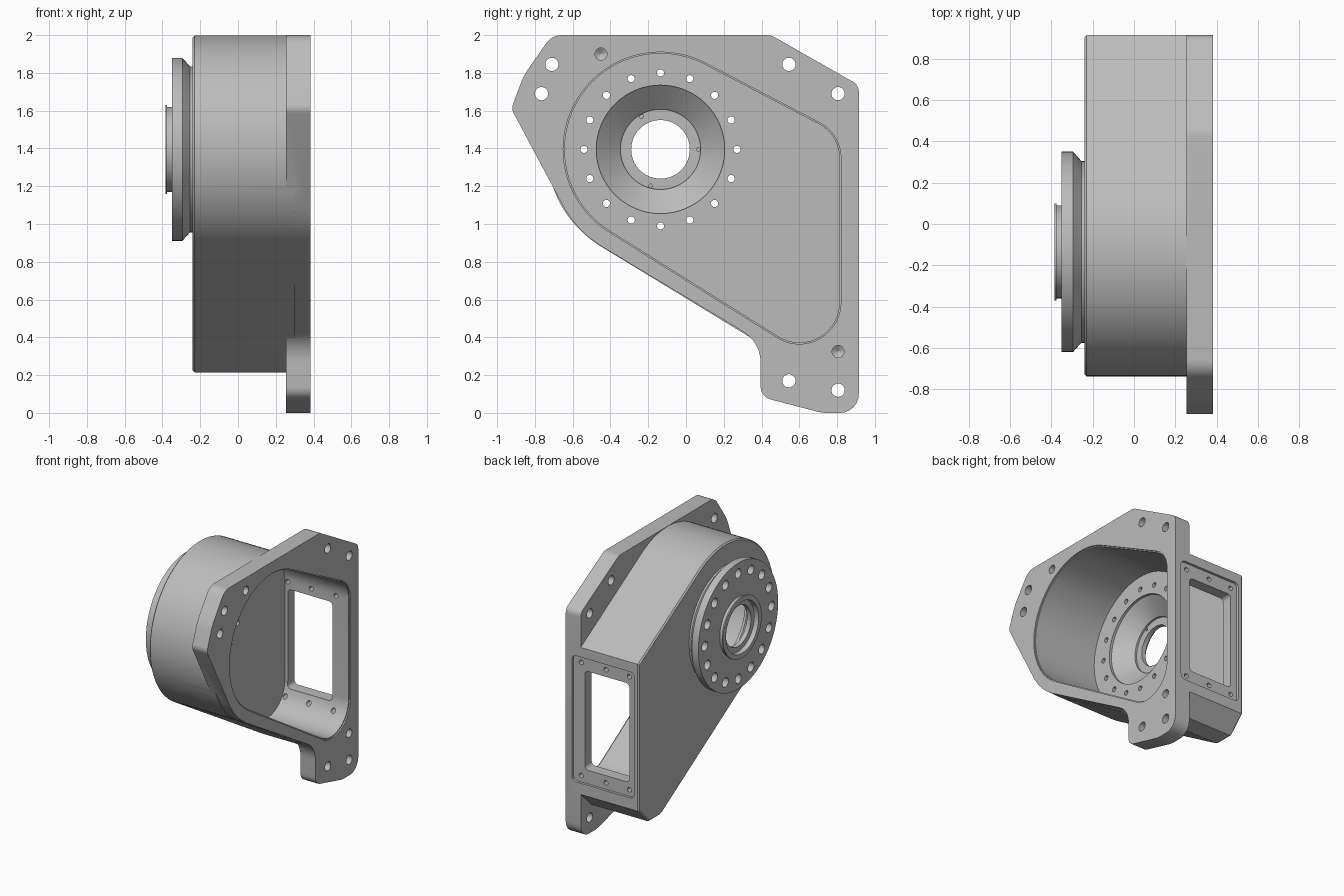
import bpy, bmesh, math
from mathutils import Vector, geometry

if "Cube" in bpy.data.objects:
    bpy.data.objects.remove(bpy.data.objects["Cube"])

grey = bpy.data.materials.new("cast_grey")
grey.diffuse_color = (0.5, 0.5, 0.5, 1)
grey.use_nodes = True
grey.node_tree.nodes["Principled BSDF"].inputs["Base Color"].default_value = grey.diffuse_color
CY, CZ = -0.135, 1.395          # main bearing axis (runs along x)


def circle(y, z, r, n=64):
    return [(y + r * math.cos(2 * math.pi * i / n), z + r * math.sin(2 * math.pi * i / n)) for i in range(n)]


def hull(pts):
    return [pts[i] for i in geometry.convex_hull_2d([Vector(p) for p in pts])]


def rounded(pts, steps=6):
    """Outline from (y, z, corner radius) with arcs at the corners."""
    out = []
    for i, (y, z, r) in enumerate(pts):
        p, a, b = Vector((y, z)), Vector(pts[i - 1][:2]), Vector(pts[(i + 1) % len(pts)][:2])
        if r == 0:
            out.append((y, z))
            continue
        u, v = (a - p).normalized(), (b - p).normalized()
        half = u.angle(v) / 2
        t = r / math.tan(half)
        c = p + (u + v).normalized() * (r / math.sin(half))
        s, e = p + u * t - c, p + v * t - c
        turn = s.angle_signed(e)
        for k in range(steps + 1):
            ang = math.atan2(s.y, s.x) - turn * k / steps
            out.append((c.x + r * math.cos(ang), c.y + r * math.sin(ang)))
    return out


def finish(bm, name):
    bmesh.ops.recalc_face_normals(bm, faces=bm.faces)
    me = bpy.data.meshes.new(name)
    bm.to_mesh(me)
    bm.free()
    me.materials.append(grey)
    ob = bpy.data.objects.new(name, me)
    bpy.context.collection.objects.link(ob)
    return ob


def prism(name, pts, a, b, axis="x", bevel=0):
    """Extrude a profile from a to b: (y, z) along x, or (x, z) along y."""
    bm = bmesh.new()
    place = (lambda p, d: (d, p[0], p[1])) if axis == "x" else (lambda p, d: (p[0], d, p[1]))
    lo = [bm.verts.new(place(p, a)) for p in pts]
    hi = [bm.verts.new(place(p, b)) for p in pts]
    base = bm.faces.new(lo)
    bm.faces.new(hi)
    n = len(pts)
    for i in range(n):
        bm.faces.new((lo[i], lo[(i + 1) % n], hi[(i + 1) % n], hi[i]))
    if bevel:
        bmesh.ops.recalc_face_normals(bm, faces=bm.faces)
        bmesh.ops.bevel(bm, geom=list(base.edges), offset=bevel, segments=1, affect="EDGES")
    return finish(bm, name)


def lathe(name, prof, y=CY, z=CZ, n=64):
    """Closed solid spun about the x direction, from (x, radius) pairs."""
    bm = bmesh.new()
    rings = [[bm.verts.new((x, *p)) for p in circle(y, z, r, n)] for x, r in prof]
    for a, b in zip(rings, rings[1:]):
        for i in range(n):
            bm.faces.new((a[i], a[(i + 1) % n], b[(i + 1) % n], b[i]))
    bm.faces.new(rings[0])
    bm.faces.new(rings[-1])
    return finish(bm, name)


def combine(target, others, op):
    """Apply booleans in turn, then drop the helpers."""
    bpy.context.view_layer.objects.active = target
    for o in others:
        o.hide_render = True
        m = target.modifiers.new("cut", "BOOLEAN")
        m.object, m.operation, m.solver = o, op, "EXACT"
        bpy.ops.object.modifier_apply(modifier=m.name)
        bpy.data.objects.remove(o)


# mounting flange outline
flange = rounded([
    (-0.925, 1.61, 0.06), (-0.86, 1.785, 0.3), (-0.71, 2.0, 0.1), (0.45, 2.0, 0.1), (0.915, 1.735, 0.06),
    (0.915, 0.0, 0.1), (0.72, 0.0, 0.25), (0.395, 0.085, 0.07), (0.395, 0.375, 0.19),
    (-0.453, 0.885, 0), (-0.515, 0.93, 0), (-0.56, 0.971, 0), (-0.605, 1.025, 0), (-0.645, 1.085, 0)])
body = prism("gear_housing", flange, 0.255, 0.383)

# main shell and bearing boss
shell = prism("shell", hull(circle(CY, CZ, 0.603, 96) + circle(0.66, 0.275, 0.06)
              + [(0.915, 1.47), (0.915, 0.34), (0.79, 0.215)]), -0.24, 0.30, bevel=0.01)
boss = lathe("boss", [(-0.2, 0.44), (-0.255, 0.44), (-0.295, 0.485), (-0.35, 0.485), (-0.35, 0.225),
                      (-0.375, 0.225), (-0.375, 0.235), (-0.385, 0.235)])
combine(body, [shell, boss], "UNION")


# inner cavity with a chamfered mouth
def cavity(grow):
    return hull(circle(CY, CZ, 0.507 + grow, 96) + circle(0.61, 1.35, 0.202 + grow) + circle(0.6, 0.585, 0.212 + grow))


cuts = [prism("cavity", cavity(0), -0.17, 0.5), prism("mouth", cavity(0.008), 0.373, 0.5)]

# bearing bore: inner cone, seat, through hole and outer recess
cuts.append(lathe("bore", [(-0.1, 0.34), (-0.19, 0.34), (-0.30, 0.212), (-0.315, 0.212), (-0.315, 0.155),
                           (-0.35, 0.155), (-0.35, 0.195), (-0.45, 0.205)]))

# ring of counterbored bolt holes
for i in range(16):
    a = 2 * math.pi * i / 16
    y, z = CY + 0.405 * math.cos(a), CZ + 0.405 * math.sin(a)
    cuts.append(lathe("bolt_hole", [(-0.1, 0.019), (-0.27, 0.019), (-0.27, 0.036), (-0.4, 0.036)], y, z, 20))

# small pin holes in the bearing seat
for deg in (0, 120, 255):
    a = math.radians(deg)
    cuts.append(lathe("pin_hole", [(-0.25, 0.01), (-0.335, 0.01)],
                      CY + 0.2 * math.cos(a), CZ + 0.2 * math.sin(a), 12))

# flange through holes and blind dowel holes
for y, z in [(-0.71, 1.845), (-0.765, 1.69), (0.545, 1.845), (0.805, 1.69), (0.545, 0.17), (0.805, 0.12)]:
    cuts.append(lathe("flange_hole", [(0.2, 0.035), (0.5, 0.035)], y, z, 32))
for y, z in [(-0.45, 1.9), (0.805, 0.325)]:
    cuts.append(lathe("dowel_hole", [(0.5, 0.032), (0.31, 0.032), (0.29, 0.003)], y, z, 24))


# rear window: shallow frame recess, opening and screw holes
def rect(x0, x1, z0, z1, r):
    return rounded([(x0, z0, r), (x1, z0, r), (x1, z1, r), (x0, z1, r)])


cuts.append(prism("window_recess", rect(-0.2, 0.33, 0.425, 1.395, 0.035), 0.895, 1.1, "y"))
cuts.append(prism("window_opening", rect(-0.145, 0.235, 0.53, 1.29, 0.03), 0.6, 1.1, "y"))
for x in (-0.145, 0.055, 0.265):
    for z in (0.475, 1.345):
        cuts.append(prism("screw_hole", circle(x, z, 0.018, 16), 0.755, 1.1, "y"))
combine(body, cuts, "DIFFERENCE")

# smooth curved walls, crisp edges
bpy.ops.object.select_all(action="DESELECT")
body.select_set(True)
bpy.context.view_layer.objects.active = body
bpy.ops.object.shade_smooth_by_angle(angle=math.radians(25))
